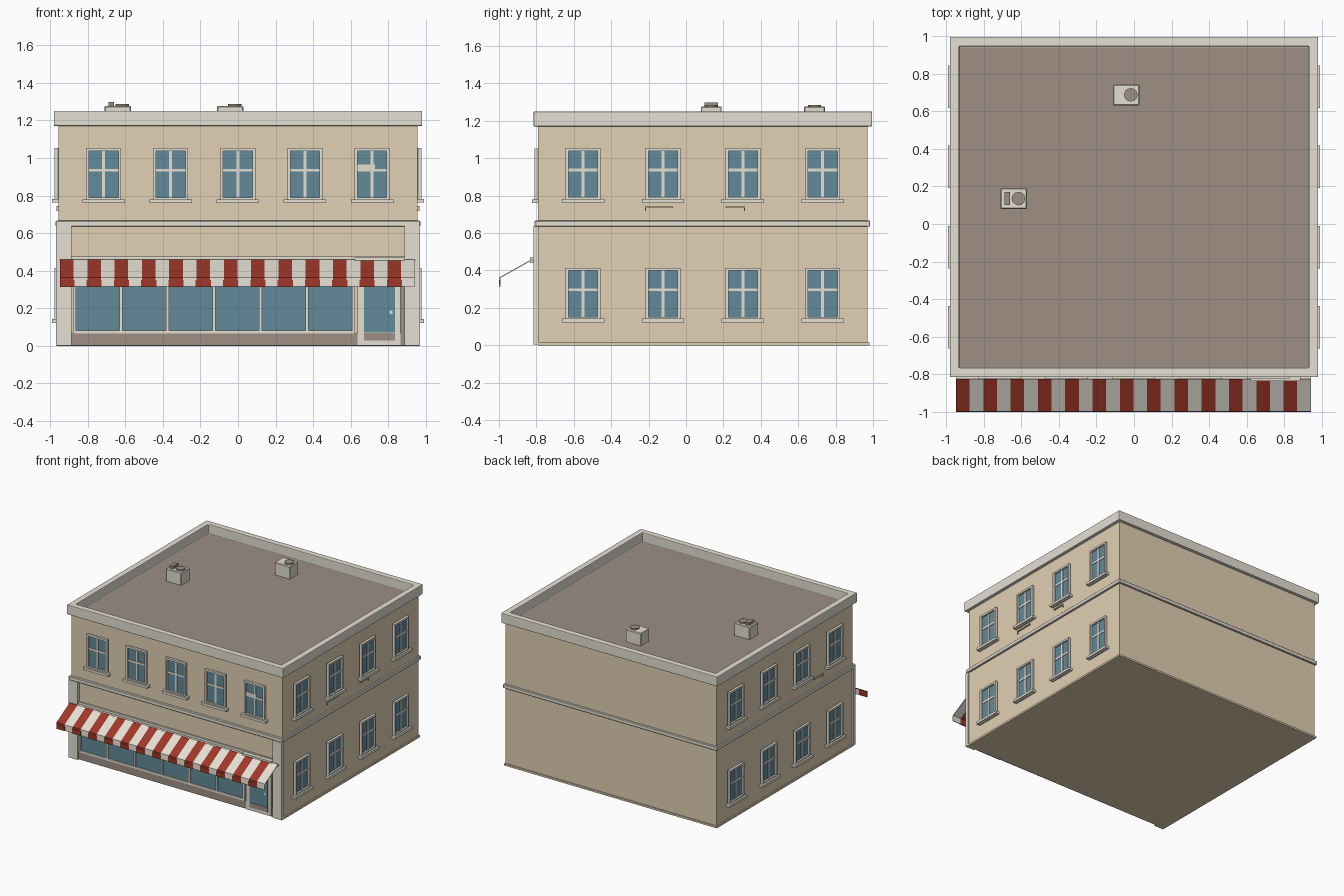
import bpy, bmesh, math
from mathutils import Matrix, Vector

default_cube = bpy.data.objects.get("Cube")
if default_cube:
    bpy.data.objects.remove(default_cube, do_unlink=True)


# Materials, given as sRGB and stored as linear
def material(name, red, green, blue):
    mat = bpy.data.materials.new(name)
    colour = [((c / 255 + 0.055) / 1.055) ** 2.4 for c in (red, green, blue)] + [1]
    mat.diffuse_color = colour
    mat.use_nodes = True
    mat.node_tree.nodes["Principled BSDF"].inputs["Base Color"].default_value = colour
    return mat


wall = material("tan wall", 226, 208, 179)
trim = material("pale stone trim", 229, 224, 212)
glass = material("blue glass", 98, 138, 154)
red = material("awning red", 159, 55, 40)
brown = material("roof brown", 157, 143, 132)


# Helpers
def add_object(name, bm, materials):
    bmesh.ops.recalc_face_normals(bm, faces=bm.faces[:])
    mesh = bpy.data.meshes.new(name)
    bm.to_mesh(mesh)
    bm.free()
    for mat in materials:
        mesh.materials.append(mat)
    obj = bpy.data.objects.new(name, mesh)
    bpy.context.collection.objects.link(obj)
    return obj


def add_block(bm, xs, ys, zs, index=0):
    size = [b - a for a, b in (xs, ys, zs)]
    centre = [(a + b) / 2 for a, b in (xs, ys, zs)]
    matrix = Matrix.Translation(centre) @ Matrix.Diagonal(Vector(size)).to_4x4()
    verts = bmesh.ops.create_cube(bm, size=1, matrix=matrix)["verts"]
    for face in {f for v in verts for f in v.link_faces}:
        face.material_index = index


def block(name, mat, xs, ys, zs, bevel=0):
    bm = bmesh.new()
    add_block(bm, xs, ys, zs)
    obj = add_object(name, bm, [mat])
    if bevel:
        mod = obj.modifiers.new("soft edges", "BEVEL")
        mod.width = bevel
    return obj


def disc(name, mat, x, y, z, radius, depth):
    bm = bmesh.new()
    bmesh.ops.create_cone(bm, cap_ends=True, segments=12, radius1=radius, radius2=radius,
                          depth=depth, matrix=Matrix.Translation((x, y, z + depth / 2)))
    return add_object(name, bm, [mat])


# Main shell
side, front, back = 0.955, -0.79, 0.97
block("plinth", wall, (-side - 0.01, side + 0.01), (front, back + 0.01), (0, 0.015))
block("building_walls", wall, (-side, side), (front, back), (0.005, 1.172))
block("floor_band", trim, (-0.97, 0.97), (-0.81, 0.985), (0.635, 0.666), 0.004)

# Parapet: flat rim, then a sunken roof with upright inner walls
bm = bmesh.new()
add_block(bm, (-0.98, 0.98), (-0.815, 0.995), (1.17, 1.25))
top = max(bm.faces, key=lambda f: f.calc_center_median().z)
bmesh.ops.inset_region(bm, faces=[top], thickness=0.07)
bmesh.ops.inset_region(bm, faces=[top], thickness=0.001)
for vert in top.verts:
    vert.co.z -= 0.075
top.material_index = 1
parapet = add_object("parapet_and_roof", bm, [trim, brown])
rounding = parapet.modifiers.new("soft edges", "BEVEL")
rounding.width = 0.005
rounding.segments = 2
rounding.material = 0

# Roof vents
for label, x, y in (("left", -0.64, 0.135), ("rear", -0.042, 0.687)):
    block(label + "_vent_box", trim, (x - 0.07, x + 0.07), (y - 0.056, y + 0.056), (1.17, 1.277), 0.005)
    disc(label + "_vent_fan", brown, x + 0.025, y, 1.276, 0.036, 0.01)
block("left_vent_pipe", brown, (-0.69, -0.66), (0.1, 0.17), (1.27, 1.298))

# Sash window, facing -y, standing on its sill
half, height, proud = 0.093, 0.292, -0.02
bm = bmesh.new()
add_block(bm, (-half, half), (-0.005, 0), (0, height), 1)
for s in (-1, 1):
    add_block(bm, sorted((s * half, s * (half - 0.015))), (proud, 0), (0, height))
add_block(bm, (-half, half), (proud, 0), (height - 0.015, height))
add_block(bm, (-half, half), (proud, 0), (0.015, 0.03))
add_block(bm, (-0.113, 0.113), (-0.034, 0), (0, 0.02))
add_block(bm, (-0.008, 0.008), (-0.01, 0), (0.02, height))
add_block(bm, (-half, half), (-0.01, 0), (0.167, 0.182))
first_window = add_object("front_window", bm, [trim, glass])


def place_window(name, x, y, z, angle):
    obj = bpy.data.objects.new(name, first_window.data)
    obj.location = (x, y, z)
    obj.rotation_euler.z = angle
    bpy.context.collection.objects.link(obj)


first_window.location = (-0.715, front, 0.76)
for i in range(1, 5):
    place_window("front_window", -0.715 + i * 0.357, front, 0.76, 0)
for i in range(4):
    for storey, z in (("lower", 0.122), ("upper", 0.762)):
        for label, s in (("left", 1), ("right", -1)):
            place_window(f"{label}_{storey}_window", s * side, -0.55 + i * 0.427, z, s * math.pi / 2)
block("window_notice", trim, (0.635, 0.73), (front - 0.012, front - 0.005), (0.93, 0.965))

# Small wall ledges under the side windows
for s, start, end, leg in ((1, -0.22, -0.07, -0.22), (1, 0.21, 0.315, 0.31), (-1, -0.4, -0.28, -0.4)):
    xs = sorted((s * side, s * (side + 0.01)))
    block("wall_ledge", wall, xs, (start, end), (0.735, 0.743))
    block("wall_ledge_leg", wall, xs, (leg, leg + 0.006), (0.718, 0.74))

# Shop front: corner pillars, base, lintel
for label, xs in (("right", (-0.967, -0.885)), ("left", (0.885, 0.967))):
    block(label + "_pillar", trim, xs, (-0.815, front + 0.002), (0.003, 0.637))
block("shop_base", brown, (-0.885, 0.885), (front - 0.01, front), (0.003, 0.065))
block("shop_lintel", trim, (-0.885, 0.885), (front - 0.012, front), (0.452, 0.475))
block("shop_side_panel", brown, (0.865, 0.885), (front - 0.008, front), (0.065, 0.455))

# Shop glazing with even mullions
left_edge, right_edge, panes = -0.87, 0.615, 6
bm = bmesh.new()
add_block(bm, (left_edge, right_edge), (front - 0.006, front), (0.07, 0.455), 1)
for z in (0.065, 0.44):
    add_block(bm, (left_edge, right_edge), (front - 0.016, front), (z, z + 0.016))
for i in range(panes + 1):
    x = left_edge + i * (right_edge - left_edge) / panes
    add_block(bm, (x - 0.008, x + 0.008), (front - 0.016, front), (0.066, 0.455))
add_object("shop_window", bm, [trim, glass])

# Door
block("door_panel", trim, (0.635, 0.865), (front - 0.016, front), (0.004, 0.455))
block("door_glass", glass, (0.67, 0.835), (front - 0.019, front), (0.07, 0.43))
block("door_kick_plate", brown, (0.67, 0.835), (front - 0.019, front), (0.03, 0.068))
block("door_handle", trim, (0.805, 0.822), (front - 0.024, front), (0.17, 0.188))
block("door_hood", trim, (0.62, 0.885), (-0.835, front), (0.455, 0.47))

# Striped awning: sloping cloth and a hanging front edge
stripes, start = 26, -0.947
step = 1.888 / stripes
profile = ((-0.825, 0.457), (-0.994, 0.362), (-0.996, 0.315))
bm = bmesh.new()
rows = [[bm.verts.new((start + i * step, y, z)) for y, z in profile] for i in range(stripes + 1)]
for i in range(stripes):
    for j in range(2):
        face = bm.faces.new((rows[i][j], rows[i][j + 1], rows[i + 1][j + 1], rows[i + 1][j]))
        face.material_index = i % 2
awning = add_object("awning_cloth", bm, [red, trim])
thickness = awning.modifiers.new("cloth thickness", "SOLIDIFY")
thickness.thickness = 0.006
thickness.offset = 0
for i in range(0, stripes, 2):
    x = start + i * step
    block("awning_tab", red, (x - 0.004 * (i > 0), x + step + 0.004), (-1, -0.996), (0.313, 0.35))
block("awning_rail", trim, (start, start + stripes * step), (-0.835, -0.8), (0.44, 0.455))
